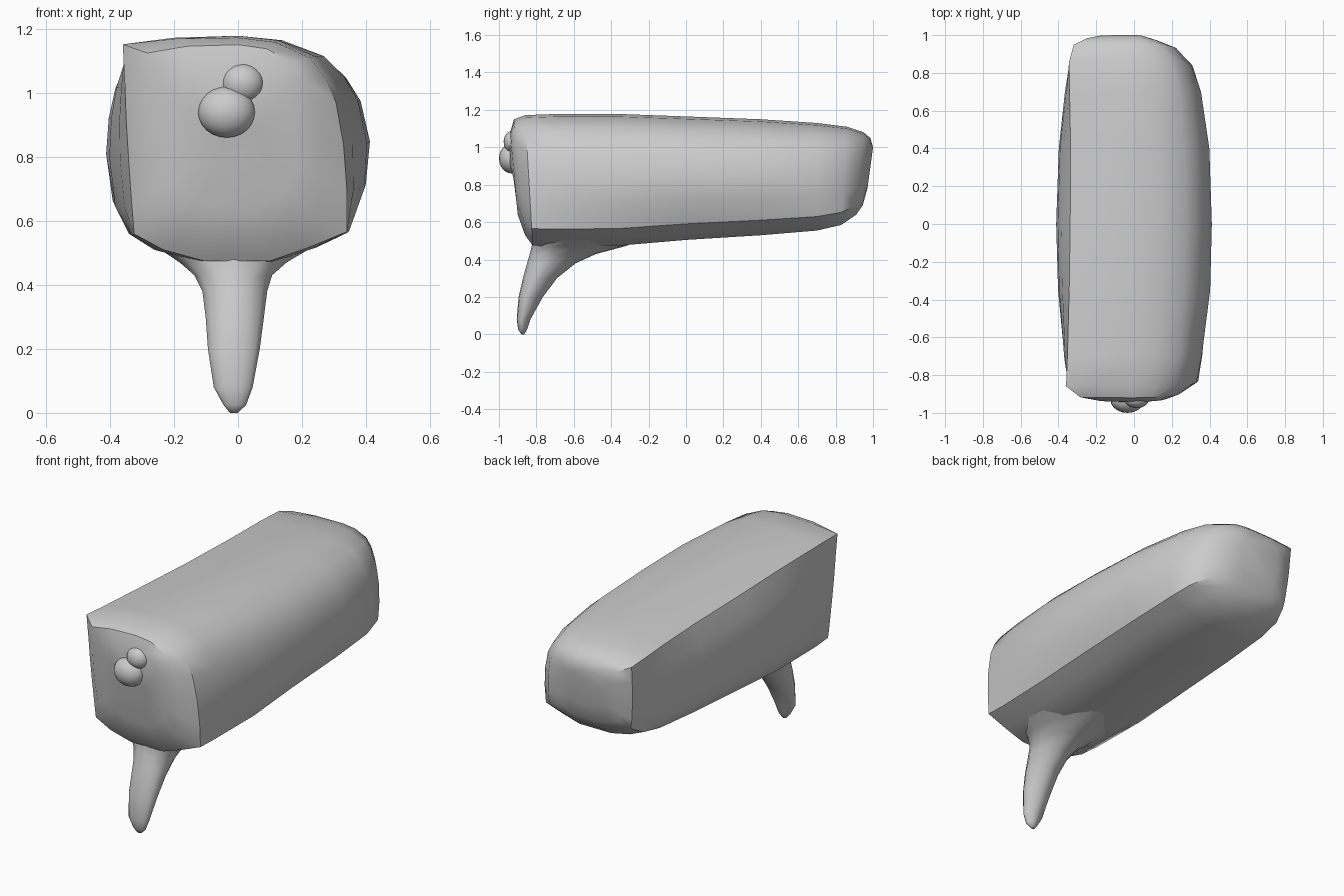
import bpy
import bmesh
import math

cube = bpy.data.objects.get("Cube")
if cube:
    bpy.data.objects.remove(cube)

grey = bpy.data.materials.new("plain grey")
grey.use_nodes = True
grey.diffuse_color = (0.6, 0.6, 0.6, 1)
grey.node_tree.nodes["Principled BSDF"].inputs["Base Color"].default_value = (0.6, 0.6, 0.6, 1)


def finish(obj, angle):
    obj.data.materials.append(grey)
    bpy.ops.object.select_all(action='DESELECT')
    obj.select_set(True)
    bpy.context.view_layer.objects.active = obj
    bpy.ops.object.shade_smooth_by_angle(angle=math.radians(angle))


def loft(name, rings, angle):
    """Skin a list of equal-length rings and close both ends."""
    bm = bmesh.new()
    loops = [[bm.verts.new(p) for p in ring] for ring in rings]
    for a, b in zip(loops, loops[1:]):
        for i in range(len(a)):
            j = (i + 1) % len(a)
            bm.faces.new((a[i], a[j], b[j], b[i]))
    bm.faces.new(loops[0])
    bm.faces.new(loops[-1])
    bmesh.ops.recalc_face_normals(bm, faces=bm.faces)
    mesh = bpy.data.meshes.new(name)
    bm.to_mesh(mesh)
    bm.free()
    obj = bpy.data.objects.new(name, mesh)
    bpy.context.collection.objects.link(obj)
    finish(obj, angle)


# Body: bulging section in the middle, pinched section with hard corners at the ends
bulged = [(-.82, .93), (-.5, .985), (0, 1), (.34, .98), (.66, .91), (.82, .82),
          (.93, .71), (1, .52), (.97, .32), (.83, .13), (.6, .06), (.3, 0),
          (-.3, 0), (-.65, .05), (-.83, .12), (-.95, .24), (-1, .46), (-.98, .63), (-.93, .77)]
pinched = [(-1, .97), (-.55, .995), (0, 1), (.34, .98), (.66, .91), (.8, .82),
           (.9, .71), (.97, .52), (1, .32), (1, .13), (.65, .06), (.3, 0),
           (-.3, 0), (-.65, .05), (-.9, .12), (-.92, .24), (-.95, .46), (-.97, .63), (-.98, .77)]

# y, width to -x, width to +x, bottom, top, backward lean of the lower edge, pinch
stations = [
    (-.945, .05, .05, .82, .92, .03, 0),
    (-.94, .2, .18, .64, 1.08, .04, .3),
    (-.92, .3, .26, .53, 1.15, .06, .7),
    (-.86, .36, .34, .475, 1.172, .04, 1),
    (-.7, .38, .365, .47, 1.178, 0, .6),
    (-.35, .405, .405, .475, 1.178, 0, .15),
    (0, .412, .412, .505, 1.165, 0, 0),
    (.4, .4, .4, .53, 1.15, 0, .1),
    (.7, .375, .36, .555, 1.13, 0, .5),
    (.86, .35, .31, .585, 1.11, -.03, .9),
    (.95, .325, .23, .64, 1.08, -.04, .9),
    (.985, .27, .13, .69, 1.05, -.04, .6),
    (1, .2, .06, .78, 1, -.03, .3),
]


def body_ring(y, left, right, low, high, lean, pinch):
    ring = []
    for (u0, v0), (u1, v1) in zip(bulged, pinched):
        u = u0 + (u1 - u0) * pinch
        v = v0 + (v1 - v0) * pinch
        ring.append((u * (left if u < 0 else right), y + lean * (1 - v), low + v * (high - low)))
    return ring


loft("body", [body_ring(*s) for s in stations], 38)

# Leg: tapering oval, narrower behind, that flares into a ridge under the body
# z, front y, back y, -x edge, +x edge
leg = [
    (0, -.88, -.865, -.025, 0),
    (.025, -.897, -.85, -.045, .025),
    (.08, -.905, -.832, -.075, .045),
    (.2, -.895, -.765, -.093, .067),
    (.3, -.872, -.69, -.1, .08),
    (.38, -.85, -.59, -.11, .09),
    (.43, -.835, -.48, -.135, .105),
    (.47, -.825, -.33, -.18, .15),
    (.53, -.815, -.15, -.27, .25),
]
turn = [math.tau * i / 16 for i in range(16)]
loft("front_leg", [[((a + b) / 2 + (b - a) / 2 * math.cos(t) * (1 - .25 * math.sin(t)),
                     (f + r) / 2 + (r - f) / 2 * math.sin(t), z) for t in turn]
                   for z, f, r, a, b in leg], 60)


# Snout: two soft lobes on the front face
def lobe(name, place, size):
    bpy.ops.mesh.primitive_uv_sphere_add(segments=20, ring_count=12, radius=1, location=place)
    obj = bpy.context.object
    obj.name = name
    obj.scale = size
    bpy.ops.object.transform_apply(location=False, rotation=False, scale=True)
    finish(obj, 60)


lobe("lower_snout", (-.035, -.93, .94), (.09, .07, .08))
lobe("upper_snout", (.015, -.925, 1.03), (.065, .05, .06))
